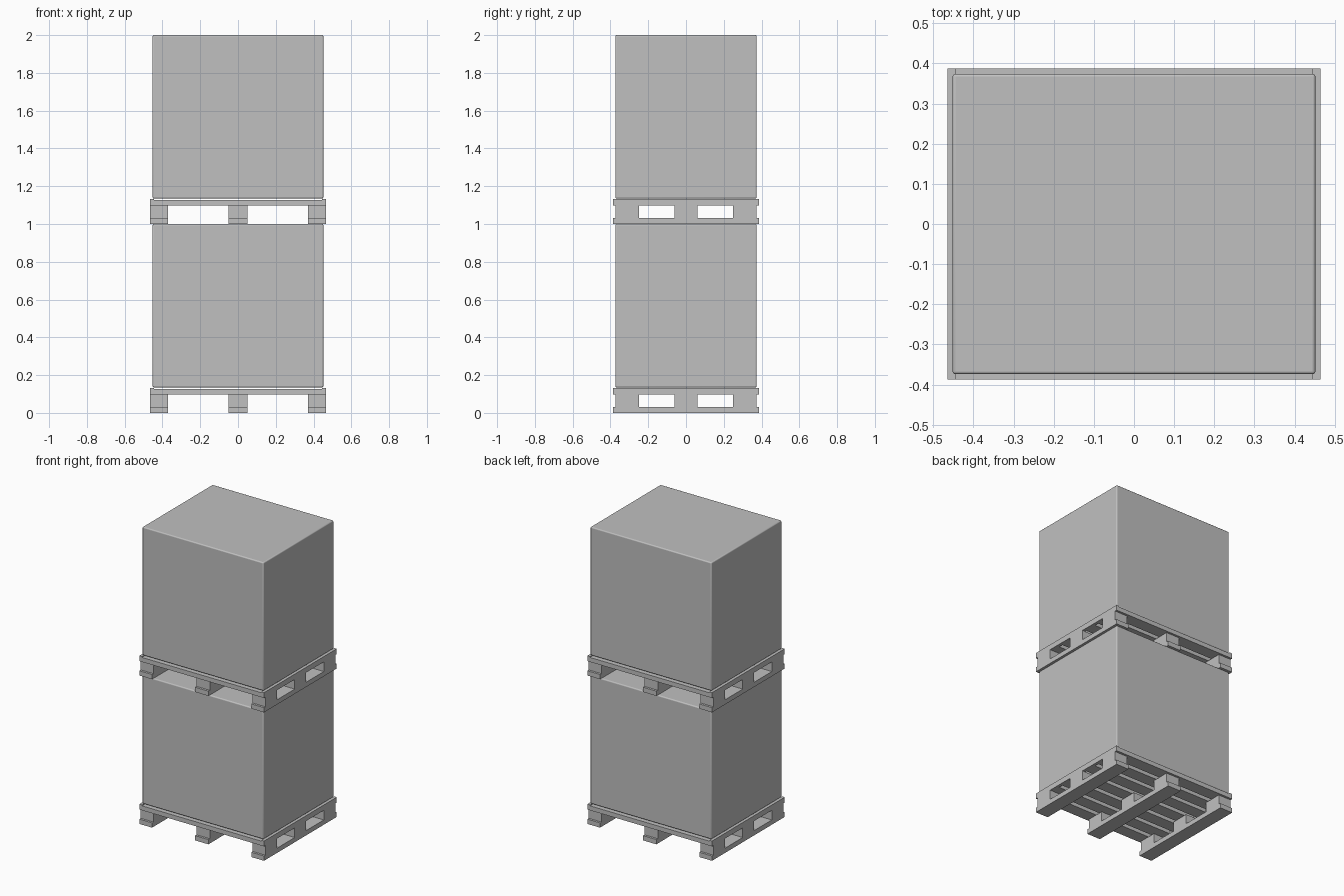
import bpy

if "Cube" in bpy.data.objects:
    bpy.data.objects.remove(bpy.data.objects["Cube"], do_unlink=True)

grey = bpy.data.materials.new("light_grey")
grey.use_nodes = True
grey.diffuse_color = (0.53, 0.53, 0.53, 1)
grey.node_tree.nodes["Principled BSDF"].inputs["Base Color"].default_value = (0.53, 0.53, 0.53, 1)


def block(name, x, y, z, bevel=0):
    """Box spanning the (low, high) ranges x, y and z."""
    spans = (x, y, z)
    bpy.ops.mesh.primitive_cube_add(size=1, location=[(a + b) / 2 for a, b in spans])
    ob = bpy.context.object
    ob.name = name
    ob.scale = [b - a for a, b in spans]
    bpy.ops.object.transform_apply(location=False, rotation=False, scale=True)
    ob.data.materials.append(grey)
    if bevel:
        mod = ob.modifiers.new("rounded_edges", "BEVEL")
        mod.width = bevel
        mod.segments = 3
        bpy.ops.object.shade_smooth_by_angle()
    return ob


HALF_X, HALF_Y = 0.465, 0.387
RUNNER_TOP, DECK_BOTTOM, DECK_TOP, LIP_TOP = 0.032, 0.097, 0.127, 0.133
SLATS, SLAT_WIDTH = 7, 0.085

# Ranges of the three runners across x and the three blocks along y
rows = {"right": (-HALF_X, -0.37), "middle": (-0.05, 0.05), "left": (0.37, HALF_X)}
feet = {"front": (-0.372, -0.25), "centre": (-0.06, 0.06), "back": (0.25, 0.372)}


def loaded_pallet(level, base):
    def z(a, b):
        return (base + a, base + b)

    # Bottom runners with spacer blocks
    for side, xs in rows.items():
        block(f"{level}_{side}_runner", xs, (-HALF_Y, HALF_Y), z(0, RUNNER_TOP))
        for place, ys in feet.items():
            block(f"{level}_{side}_{place}_block", xs, ys, z(RUNNER_TOP, DECK_BOTTOM))

    # Deck slats running across the pallet
    pitch = (2 * HALF_Y - SLAT_WIDTH) / (SLATS - 1)
    for i in range(SLATS):
        y0 = -HALF_Y + i * pitch
        block(f"{level}_deck_slat_{i + 1}", (-0.445, 0.445), (y0, y0 + SLAT_WIDTH),
              z(DECK_BOTTOM, DECK_TOP))

    # Raised side rims
    for side, xs in (("right", (-HALF_X, -0.445)), ("left", (0.445, HALF_X))):
        block(f"{level}_{side}_rim", xs, (-HALF_Y, HALF_Y), z(DECK_BOTTOM, LIP_TOP))

    # Carton resting on the deck
    block(f"{level}_carton", (-0.452, 0.452), (-0.374, 0.374), z(0.135, 1.0), 0.007)


loaded_pallet("lower", 0)
loaded_pallet("upper", 1)
